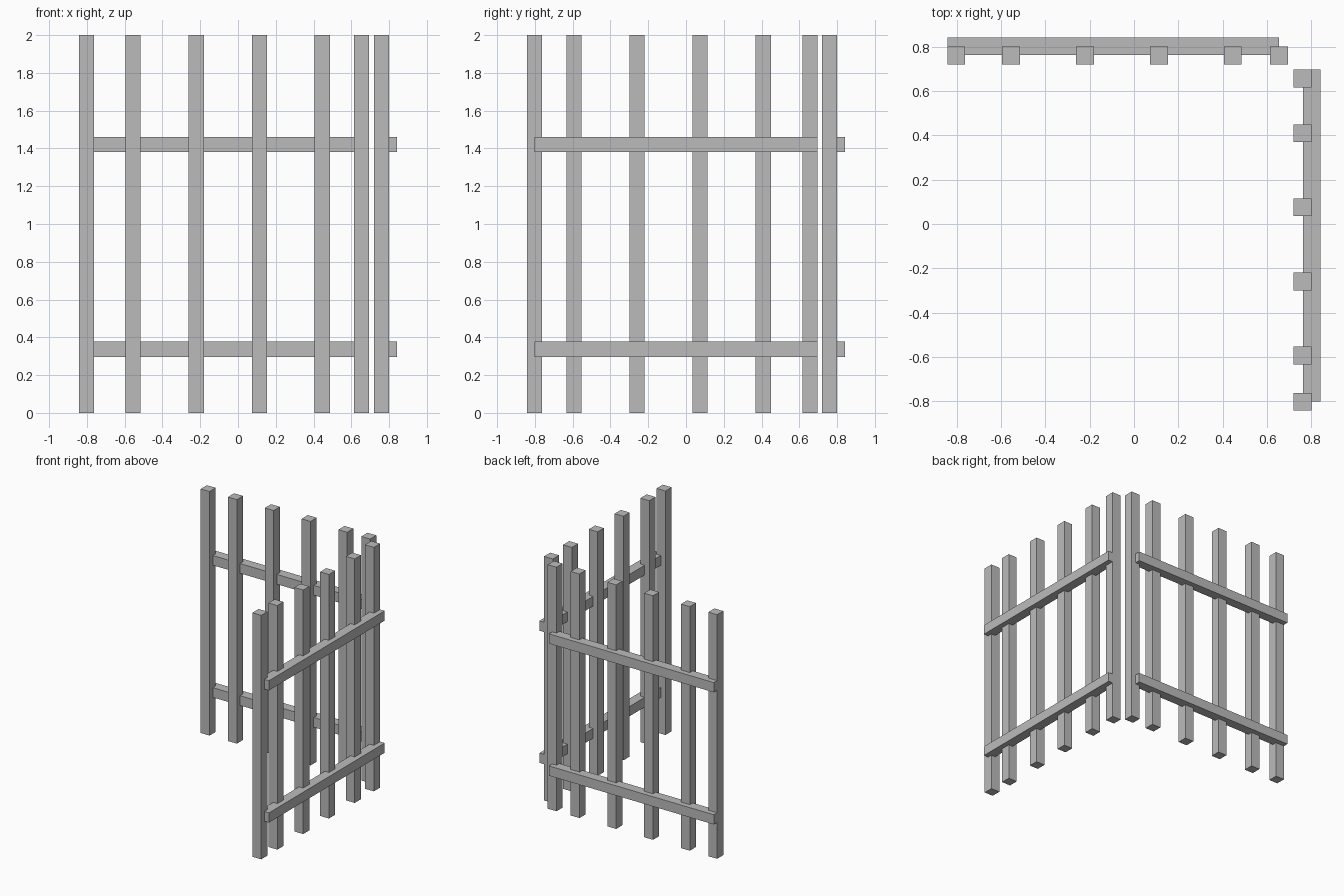
import bpy

cube = bpy.data.objects.get("Cube")
if cube:
    bpy.data.objects.remove(cube, do_unlink=True)

GREY = (0.5, 0.5, 0.5, 1.0)
mat = bpy.data.materials.new("plain_grey")
mat.use_nodes = True
mat.diffuse_color = GREY
mat.node_tree.nodes["Principled BSDF"].inputs["Base Color"].default_value = GREY


def box(name, low, high):
    """Flat-faced bar between two opposite corners."""
    centre = [(a + b) / 2 for a, b in zip(low, high)]
    bpy.ops.mesh.primitive_cube_add(size=1, location=centre)
    ob = bpy.context.object
    ob.name = name
    ob.scale = [b - a for a, b in zip(low, high)]
    bpy.ops.object.transform_apply(location=False, rotation=False, scale=True)
    ob.data.materials.append(mat)


W = 0.08            # timber thickness
EDGE = 0.842        # outer face of the fence
POST = 0.72         # inner face of the posts
RAIL_HEIGHTS = (0.297, 1.38)

# Back panel: posts in front, rails behind
for i, x in enumerate((-0.802, -0.555, -0.221, 0.113, 0.446, 0.654), 1):
    box(f"back_post_{i}", (x - W / 2, POST, 0), (x + W / 2, POST + W, 2))
for i, z in enumerate(RAIL_HEIGHTS, 1):
    box(f"back_rail_{i}", (-EDGE, EDGE - W, z), (0.654, EDGE, z + W))

# Left panel: posts inside, rails outside
for i, y in enumerate((-0.802, -0.593, -0.259, 0.075, 0.409, 0.657), 1):
    box(f"left_post_{i}", (POST, y - W / 2, 0), (POST + W, y + W / 2, 2))
for i, z in enumerate(RAIL_HEIGHTS, 1):
    box(f"left_rail_{i}", (EDGE - W, -0.802, z), (EDGE, 0.697, z + W))
